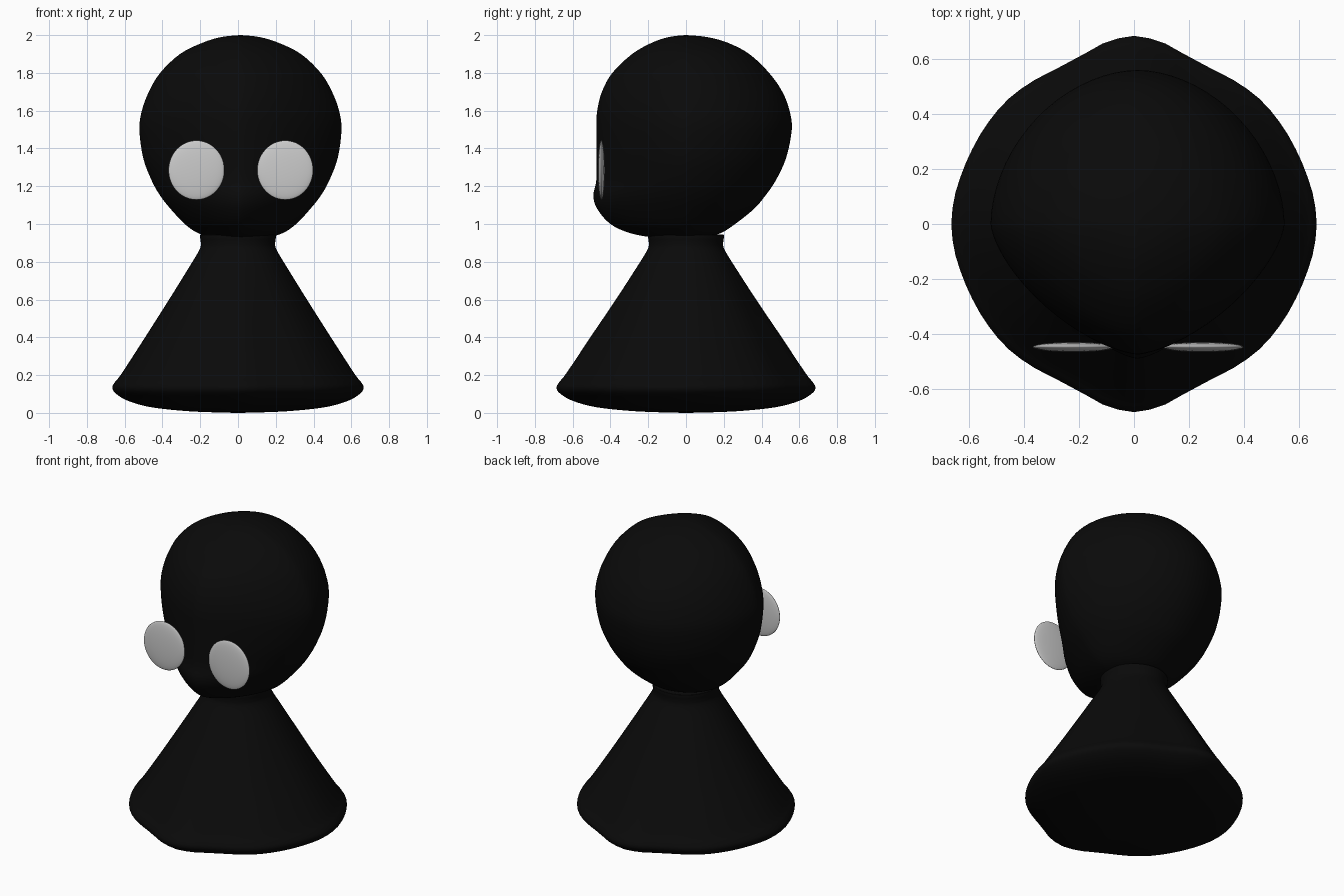
import bpy, bmesh
from math import sin, cos, pi

if "Cube" in bpy.data.objects:
    bpy.data.objects.remove(bpy.data.objects["Cube"])

SEG = 72


def spline(pts, steps):
    """Smooth curve through tuples of numbers (Catmull-Rom)."""
    out = []
    for i in range(len(pts) - 1):
        p0, p1 = pts[max(i - 1, 0)], pts[i]
        p2, p3 = pts[i + 1], pts[min(i + 2, len(pts) - 1)]
        for s in range(steps):
            t = s / steps
            out.append([0.5 * (2 * b + (c - a) * t + (2 * a - 5 * b + 4 * c - d) * t * t
                               + (3 * b - a - 3 * c + d) * t ** 3)
                        for a, b, c, d in zip(p0, p1, p2, p3)])
    out.append(list(pts[-1]))
    return out


def loft(name, rings, mat):
    """Skin a stack of closed rings and cap both ends."""
    bm = bmesh.new()
    loops = [[bm.verts.new(p) for p in ring] for ring in rings]
    for a, b in zip(loops, loops[1:]):
        for i in range(SEG):
            j = (i + 1) % SEG
            bm.faces.new((a[i], a[j], b[j], b[i]))
    bm.faces.new(loops[0][::-1])
    bm.faces.new(loops[-1])
    bmesh.ops.recalc_face_normals(bm, faces=bm.faces)
    for f in bm.faces:
        f.smooth = True
    mesh = bpy.data.meshes.new(name)
    bm.to_mesh(mesh)
    bm.free()
    ob = bpy.data.objects.new(name, mesh)
    bpy.context.collection.objects.link(ob)
    mesh.materials.append(mat)
    return ob


def power(v, e):
    return abs(v) ** e * (1 if v >= 0 else -1)


black = bpy.data.materials.new("black")
black.diffuse_color = (0.003, 0.003, 0.003, 1)
black.use_nodes = True
black.node_tree.nodes["Principled BSDF"].inputs["Base Color"].default_value = black.diffuse_color

# Head: z, half width, front y, back y; face is more pinched than the back
head_profile = [
    (0.922, 0.01, -0.01, 0.01), (0.925, 0.12, -0.14, 0.08), (0.95, 0.22, -0.29, 0.18),
    (1.0, 0.295, -0.40, 0.26), (1.08, 0.37, -0.47, 0.36), (1.15, 0.425, -0.49, 0.42),
    (1.23, 0.47, -0.475, 0.475), (1.35, 0.515, -0.473, 0.53), (1.5, 0.535, -0.475, 0.56),
    (1.6, 0.522, -0.47, 0.548), (1.7, 0.485, -0.445, 0.51), (1.8, 0.425, -0.39, 0.44),
    (1.9, 0.32, -0.285, 0.335), (1.96, 0.20, -0.18, 0.22), (1.99, 0.10, -0.09, 0.11),
    (2.0, 0.004, -0.004, 0.004)]
rings = []
for z, w, front, back in spline(head_profile, 4):
    ring = []
    for i in range(SEG):
        c, s = cos(2 * pi * i / SEG), sin(2 * pi * i / SEG)
        e = 2 / 1.5 if s < 0 else 2 / 1.85
        depth = -front if s < 0 else back
        ring.append((0.013 + w * power(c, e), depth * power(s, e), z))
    rings.append(ring)
loft("head", rings, black)

# Body: flared cone, round at the neck and pointed fore and aft at the hem
body_profile = [
    (0.0, 0.01), (0.008, 0.25), (0.03, 0.46), (0.065, 0.585), (0.105, 0.65), (0.135, 0.665),
    (0.165, 0.65), (0.21, 0.615), (0.4, 0.492), (0.6, 0.365), (0.75, 0.272), (0.86, 0.206),
    (0.90, 0.197), (0.935, 0.20), (0.945, 0.18), (0.946, 0.01)]
quarter = spline([(0.977,), (1.0,), (0.977,), (0.97,), (0.953,), (1.03,), (0.953,)], SEG // 16 * 4)
STEP = SEG // 16 * 4
rings = []
for z, r in spline(body_profile, 4):
    k = min(1, max(0, (0.87 - z) / 0.45))
    ring = []
    for i in range(SEG):
        a = 2 * pi * i / SEG
        fold = a % pi
        fold = min(fold, pi - fold)
        f = quarter[STEP + round(fold / (pi / 2) * 4 * STEP)][0]
        rr = r * (1 + k * (f - 1))
        ring.append((rr * cos(a), rr * sin(a), max(0, z)))
    rings.append(ring)
loft("body", rings, black)

# Eyes: thin lens-shaped discs
for side, x in (("left", 0.25), ("right", -0.22)):
    bpy.ops.mesh.primitive_uv_sphere_add(segments=48, ring_count=24, radius=1,
                                         location=(x, -0.448, 1.285))
    eye = bpy.context.object
    eye.name = "eye_" + side
    eye.scale = (0.148, 0.018, 0.157)
    bpy.ops.object.shade_smooth()
